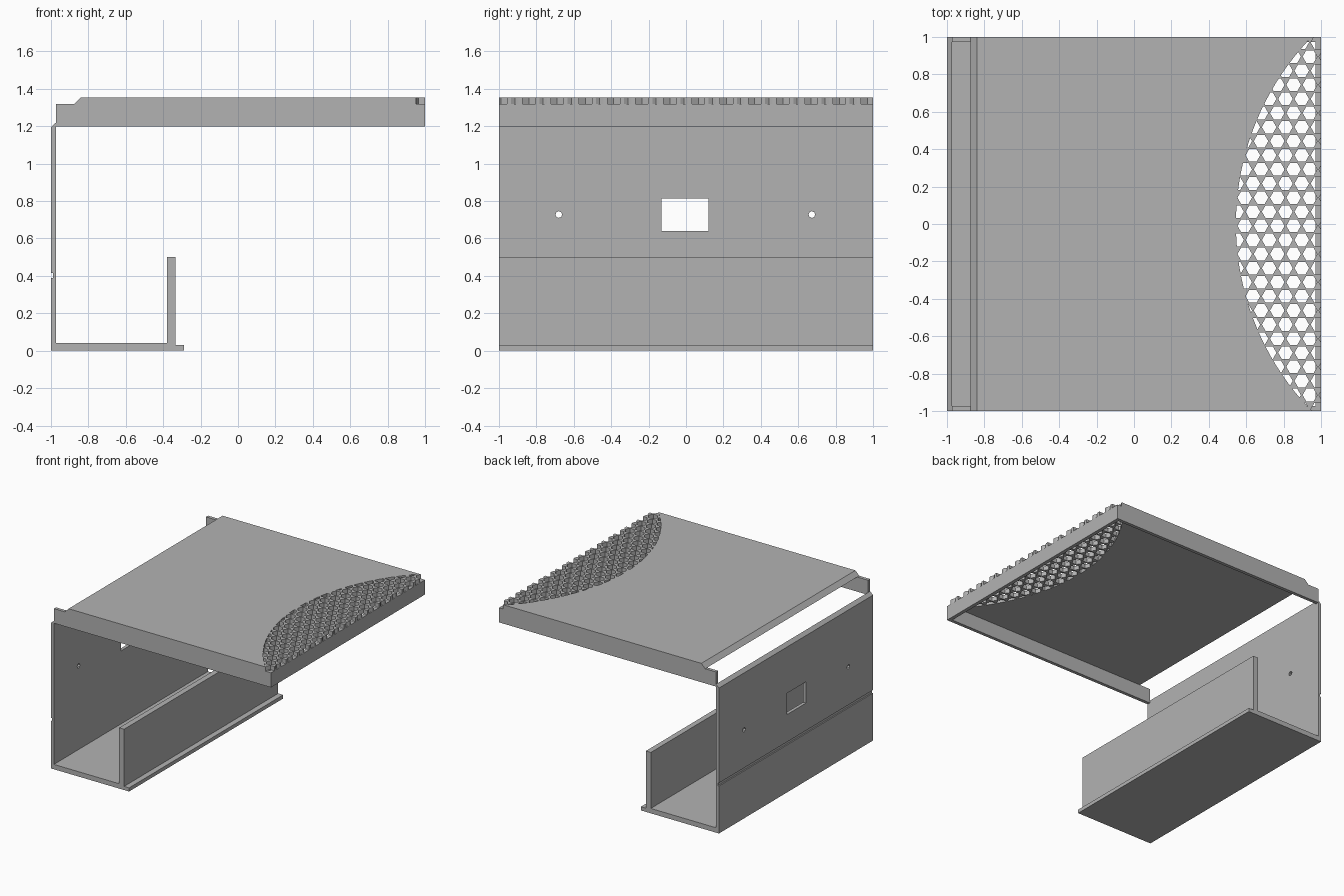
import bpy, bmesh, math
from mathutils import Matrix, Vector

default = bpy.data.objects.get("Cube")
if default:
    bpy.data.objects.remove(default, do_unlink=True)

grey = bpy.data.materials.new("plain_grey")
grey.use_nodes = True
COLOUR = (0.45, 0.45, 0.45, 1)
grey.diffuse_color = COLOUR
grey.node_tree.nodes["Principled BSDF"].inputs["Base Color"].default_value = COLOUR


def finish(name, bm):
    bmesh.ops.recalc_face_normals(bm, faces=bm.faces)
    mesh = bpy.data.meshes.new(name)
    bm.to_mesh(mesh)
    bm.free()
    mesh.materials.append(grey)
    obj = bpy.data.objects.new(name, mesh)
    bpy.context.collection.objects.link(obj)
    return obj


def prism(bm, points, offset):
    """Extrude a flat outline by an offset."""
    face = bm.faces.new([bm.verts.new(p) for p in points])
    out = bmesh.ops.extrude_face_region(bm, geom=[face])
    verts = [v for v in out["geom"] if isinstance(v, bmesh.types.BMVert)]
    bmesh.ops.translate(bm, verts=verts, vec=offset)


def profile(name, outline, y0=-1, y1=1):
    """Extrude an x-z outline along y."""
    bm = bmesh.new()
    prism(bm, [(x, y0, z) for x, z in outline], (0, y1 - y0, 0))
    return finish(name, bm)


def box(name, x0, x1, y0, y1, z0, z1):
    return profile(name, [(x0, z0), (x1, z0), (x1, z1), (x0, z1)], y0, y1)


def ngon(cx, cy, r, n):
    return [(cx + r * math.cos(math.tau * i / n), cy + r * math.sin(math.tau * i / n))
            for i in range(n)]


def boolean(obj, cutter, operation):
    """Apply a boolean and remove the cutter."""
    mod = obj.modifiers.new("cut", 'BOOLEAN')
    mod.operation, mod.solver, mod.object = operation, 'EXACT', cutter
    bpy.context.view_layer.update()
    result = obj.evaluated_get(bpy.context.evaluated_depsgraph_get())
    mesh = bpy.data.meshes.new_from_object(result)
    obj.modifiers.clear()
    obj.data = mesh
    bpy.data.objects.remove(cutter, do_unlink=True)


# Base: grooved back wall, floor, inner wall and lip in one section
base = profile("base_channel", [
    (-1, 0), (-.29, 0), (-.29, .03), (-.335, .03), (-.335, .5), (-.38, .5),
    (-.38, .04), (-.973, .04), (-.973, 1.22), (-1, 1.195),
    (-1, .415), (-.99, .415), (-.99, .39), (-1, .39)])

# Window and two screw holes through the back wall
boolean(base, box("window_cutter", -1.1, -.9, -.13, .12, .64, .815), 'DIFFERENCE')
bm = bmesh.new()
for y in (-.68, .673):
    prism(bm, [(-1.1, a, b) for a, b in ngon(y, .728, .018, 8)], (.2, 0, 0))
boolean(base, finish("screw_cutter", bm), 'DIFFERENCE')

# Lid panel with a chamfered back edge
LID_LOW, LID_TOP = 1.32, 1.355
panel = profile("lid_panel", [(-.875, LID_LOW), (1, LID_LOW), (1, LID_TOP), (-.84, LID_TOP)])

# Hexagonal vents, trimmed to a circular arc
ROW, COLUMN, RADIUS = .0754, .0871, .039
bm = bmesh.new()
for row in range(28):
    for col in range(7):
        x = .984 + COLUMN * (row % 2 / 2 - col)
        y = -.99 + ROW * row
        prism(bm, [(a, b, 1.3) for a, b in ngon(x, y, RADIUS, 6)], (0, 0, .1))
vents = finish("vent_cutter", bm)
bm = bmesh.new()
prism(bm, [(a, b, 1.25) for a, b in ngon(1.982, 0, 1.437, 160)], (0, 0, .2))
boolean(vents, finish("arc_cutter", bm), 'INTERSECT')
boolean(panel, vents, 'DIFFERENCE')

# Skirts below the lid panel
box("lid_skirt_front", -.973, 1, -1, -.973, 1.2, LID_LOW)
box("lid_skirt_back", -.973, 1, .973, 1, 1.2, LID_LOW)
box("lid_skirt_end", .97, 1, -.973, .973, 1.2, LID_LOW)
